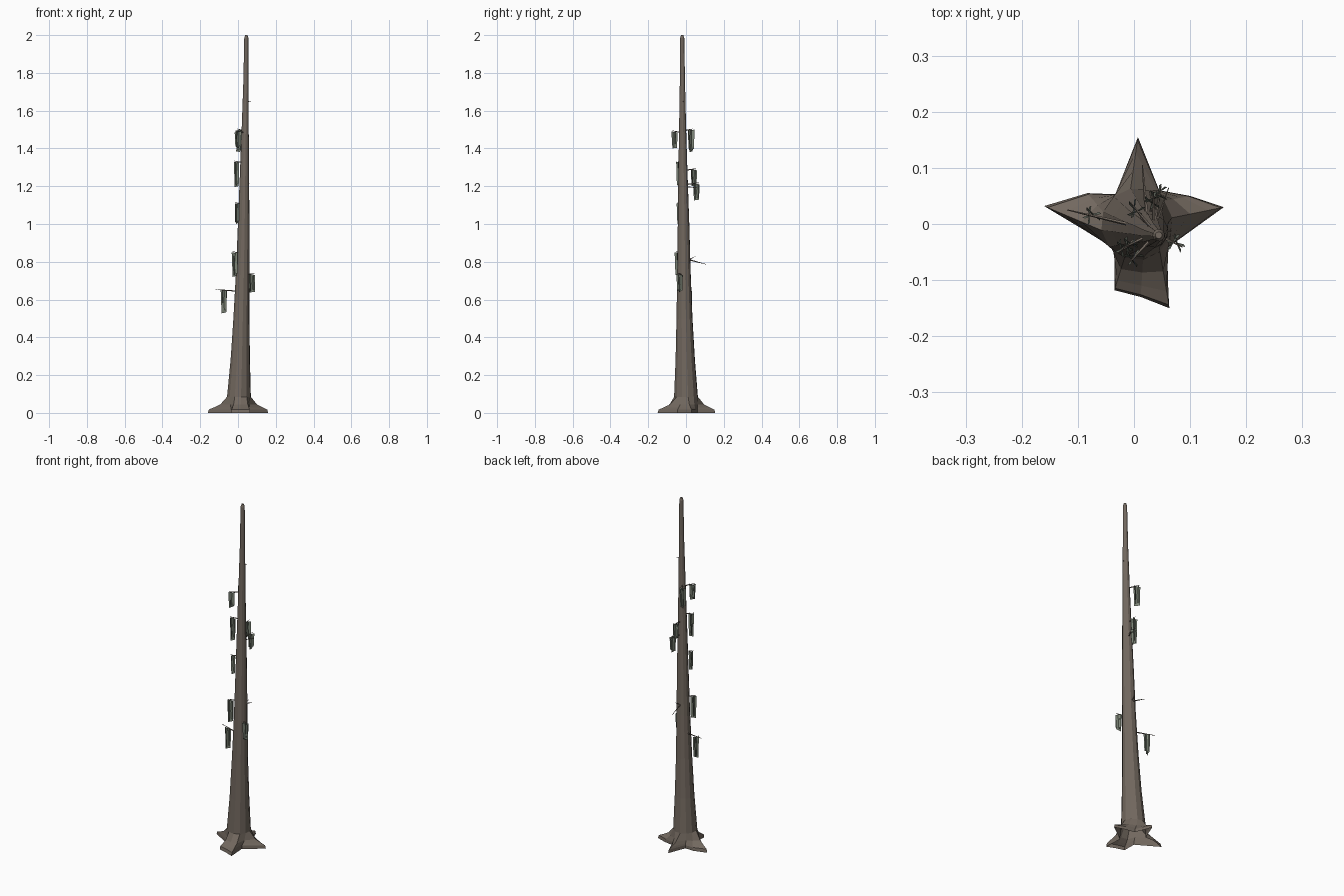
import bpy, math
from mathutils import Vector, Matrix

if "Cube" in bpy.data.objects:
    bpy.data.objects.remove(bpy.data.objects["Cube"])


def material(name, rgb):
    m = bpy.data.materials.new(name)
    m.diffuse_color = (*rgb, 1)
    m.use_nodes = True
    m.node_tree.nodes["Principled BSDF"].inputs["Base Color"].default_value = m.diffuse_color
    return m


BARK = material("bark", (0.17, 0.14, 0.115))
MOSS = material("moss", (0.21, 0.24, 0.19))


def make(name, verts, faces, mat):
    me = bpy.data.meshes.new(name)
    me.from_pydata([tuple(v) for v in verts], [], faces)
    me.materials.append(mat)
    ob = bpy.data.objects.new(name, me)
    bpy.context.collection.objects.link(ob)
    return ob


def loft(rings, cap_end=True):
    n = len(rings[0])
    verts = [v for r in rings for v in r]
    faces = [(k * n + i, k * n + (i + 1) % n, (k + 1) * n + (i + 1) % n, (k + 1) * n + i)
             for k in range(len(rings) - 1) for i in range(n)]
    if cap_end:
        faces.append(tuple(range((len(rings) - 1) * n, len(rings) * n)))
    return verts, faces


# Trunk with star-shaped root flare
star = [(0.16, 0.03), (0.1, 0.05), (0.045, 0.06), (0.007, 0.155), (-0.033, 0.053),
        (-0.083, 0.055), (-0.16, 0.032), (-0.035, -0.043), (-0.035, -0.118),
        (0.012, -0.13), (0.063, -0.15), (0.056, -0.045)]


def circle(cx, cy, r, z):
    return [Vector((cx + r * math.cos(math.radians(10 + 30 * i)),
                    cy + r * math.sin(math.radians(10 + 30 * i)), z)) for i in range(12)]


def root_ring(blend, z):
    c = circle(0.005, 0, 0.064, z)
    return [Vector((x, y, z)).lerp(p, blend) for (x, y), p in zip(star, c)]


rings = [root_ring(0, 0), root_ring(0.06, 0.018), root_ring(0.3, 0.028),
         root_ring(0.65, 0.045), root_ring(1, 0.085)]
for cx, cy, r, z in [(0.012, -0.004, 0.052, 0.28), (0.018, -0.008, 0.043, 0.5),
                     (0.025, -0.011, 0.036, 0.75), (0.03, -0.013, 0.031, 1.0),
                     (0.034, -0.016, 0.025, 1.25), (0.038, -0.018, 0.019, 1.5),
                     (0.042, -0.019, 0.014, 1.75), (0.044, -0.02, 0.011, 1.985),
                     (0.044, -0.02, 0.006, 2.0)]:
    rings.append(circle(cx, cy, r, z))
make("trunk", *loft(rings), BARK)


# Twigs: short tapered five-sided spikes
def twig(name, a, b, r=0.004):
    a, b = Vector(a), Vector(b)
    q = (b - a).to_track_quat('Z', 'Y')
    ring = lambda c, rad: [c + q @ Vector((rad * math.cos(t * math.tau / 5),
                                           rad * math.sin(t * math.tau / 5), 0)) for t in range(5)]
    make(name, *loft([ring(a, r), ring(a.lerp(b, 0.5), r * 0.7), ring(b, r * 0.25)]), BARK)


# Hanging moss: crossed ragged cards
def moss(name, x, y, top, bottom, width, turn):
    verts, faces = [], []
    h = top - bottom
    for k, (da, off) in enumerate([(0, 0), (70, 0.004), (125, -0.004)]):
        m = Matrix.Translation((x, y, top)) @ Matrix.Rotation(math.radians(turn + da), 4, 'Z')
        w, d = width / 2, h * (1 - 0.07 * k)
        b = len(verts)
        verts += [m @ Vector(p) for p in [(-w, off, 0), (w, off, -0.006),
                                          (w * 0.8, off + 0.004, -d * 0.96),
                                          (-w * 0.75, off - 0.003, -d)]]
        faces.append((b, b + 1, b + 2, b + 3))
    make(name, verts, faces, MOSS)


# x, y, top, bottom, width, turn for every clump
clumps = [(0.0, -0.06, 1.49, 1.40, 0.036, 50), (0.003, 0.027, 1.5, 1.38, 0.036, 130),
          (-0.008, -0.037, 1.33, 1.195, 0.03, 20), (0.035, 0.042, 1.29, 1.2, 0.034, 70),
          (0.046, 0.055, 1.215, 1.125, 0.034, 80), (-0.006, -0.037, 1.11, 1.0, 0.024, 35),
          (-0.018, -0.043, 0.85, 0.72, 0.034, 25), (0.074, -0.035, 0.735, 0.637, 0.036, -20),
          (-0.075, 0.015, 0.65, 0.527, 0.034, 10)]
axis = lambda z: Vector((0.008 + 0.036 * min(1, z / 1.7), -0.02 * min(1, z / 1.7), z))
for i, (x, y, t, b, w, turn) in enumerate(clumps):
    moss(f"moss_{i + 1}", x, y, t, b, w, turn)
    base = axis(t - 0.008)
    out = Vector((x, y, t)) - base
    out.z = 0
    tip = Vector((x, y, t + 0.004)) + out.normalized() * (0.045 if i == 8 else 0.014)
    twig(f"moss_twig_{i + 1}", base, tip)

# Bare twigs
twig("bare_twig_1", (0.024, 0.0, 0.815), (0.015, 0.105, 0.787))
twig("bare_twig_2", (0.025, 0.0, 0.80), (0.035, 0.05, 0.83), 0.003)
twig("bare_twig_3", (0.04, -0.018, 1.65), (0.068, -0.012, 1.647), 0.003)
twig("bare_twig_4", (0.034, -0.015, 1.2), (0.062, 0.065, 1.19), 0.003)
